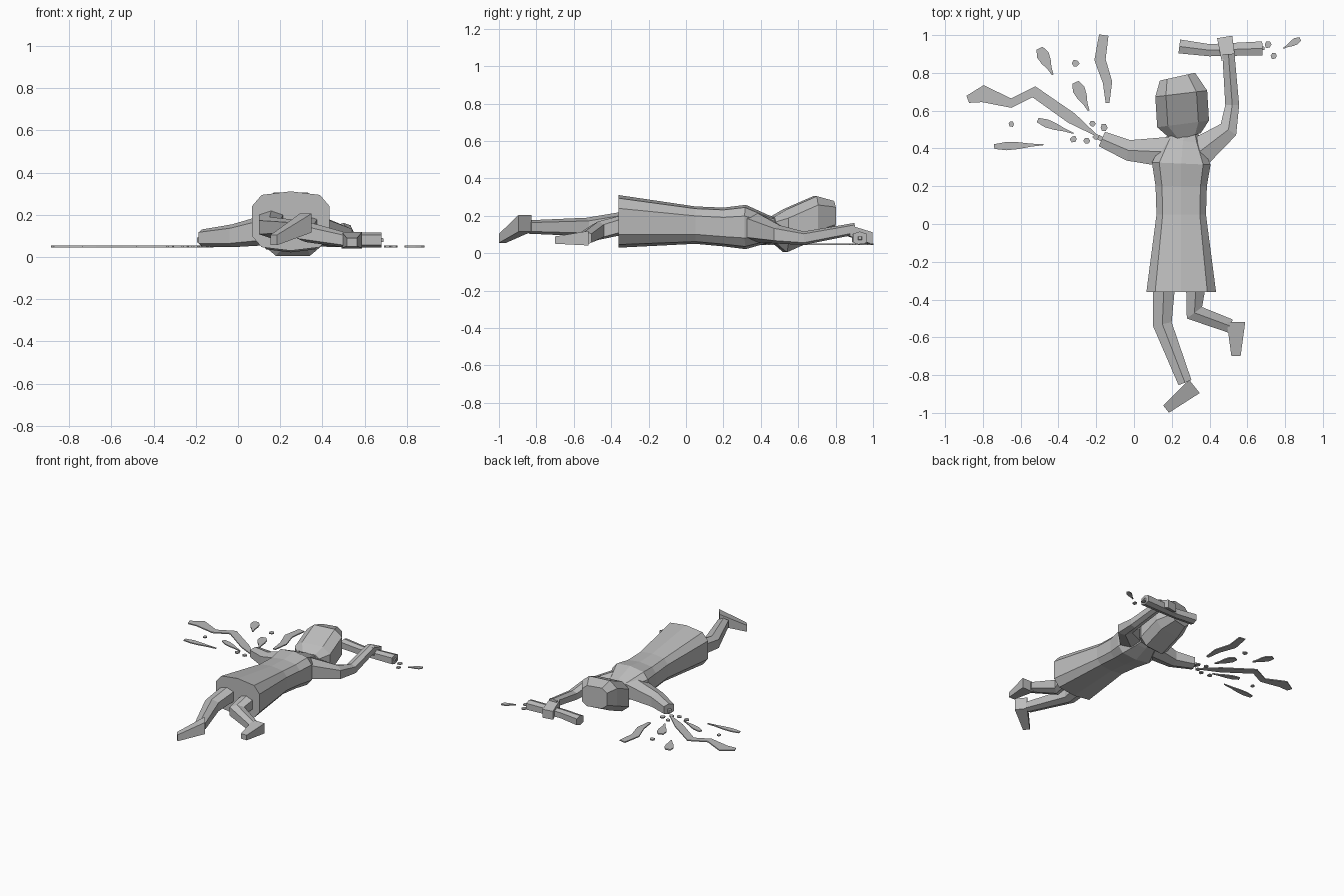
import bpy
import bmesh
import random
from math import cos, sin, pi, copysign
from mathutils import Vector

random.seed(4)
if "Cube" in bpy.data.objects:
    bpy.data.objects.remove(bpy.data.objects["Cube"], do_unlink=True)

# One plain grey for everything
grey = bpy.data.materials.new("plain grey")
grey.use_nodes = True
colour = (0.5, 0.5, 0.5, 1)
grey.diffuse_color = colour
grey.node_tree.nodes["Principled BSDF"].inputs["Base Color"].default_value = colour


def finish(name, bm):
    """Turn a bmesh into a flat shaded object."""
    bmesh.ops.recalc_face_normals(bm, faces=bm.faces)
    mesh = bpy.data.meshes.new(name)
    bm.to_mesh(mesh)
    bm.free()
    mesh.materials.append(grey)
    obj = bpy.data.objects.new(name, mesh)
    bpy.context.collection.objects.link(obj)


def boxy(value):
    """Push a sine or cosine outward so sections look squarer."""
    return copysign(abs(value) ** 0.6, value)


def sideways(points, i):
    """Level direction across a path at one of its points."""
    before, after = points[max(i - 1, 0)], points[min(i + 1, len(points) - 1)]
    return Vector((after[1] - before[1], before[0] - after[0], 0)).normalized()


def loft(name, sides, flatness, stations):
    """Skin a squarish polygon along stations of x, y, z, radius."""
    bm = bmesh.new()
    angles = [(k + 0.5) * 2 * pi / sides for k in range(sides)]
    rings = []
    for i, (x, y, z, radius) in enumerate(stations):
        across = sideways(stations, i) * radius
        up = Vector((0, 0, radius * flatness))
        rings.append([bm.verts.new(Vector((x, y, z)) + across * boxy(cos(a)) + up * boxy(sin(a)))
                      for a in angles])
    for lower, upper in zip(rings, rings[1:]):
        for k in range(sides):
            j = (k + 1) % sides
            bm.faces.new((lower[k], lower[j], upper[j], upper[k]))
    bm.faces.new(rings[0])
    bm.faces.new(rings[-1])
    finish(name, bm)


def plate(name, outline):
    """Thin flat puddle from a plan outline."""
    bm = bmesh.new()
    face = bm.faces.new([bm.verts.new((p[0], p[1], 0.045)) for p in outline])
    raised = bmesh.ops.extrude_face_region(bm, geom=[face])["geom"]
    top = [v for v in raised if isinstance(v, bmesh.types.BMVert)]
    bmesh.ops.translate(bm, verts=top, vec=(0, 0, 0.008))
    finish(name, bm)


def ribbon(name, stations):
    """Puddle following stations of x, y, half width."""
    left, right = [], []
    for i, (x, y, width) in enumerate(stations):
        across = sideways(stations, i) * width
        left.append(Vector((x, y, 0)) - across)
        right.append(Vector((x, y, 0)) + across)
    plate(name, right + left[::-1])


def teardrop(tail, head, width):
    """Puddle that swells from a narrow tail to a blunt head."""
    stations = []
    for i in range(5):
        t = i / 4
        x, y = Vector(tail).lerp(Vector(head), t)
        stations.append((x, y, width * (0.1 + t * sin(0.9 * pi * t))))
    ribbon("teardrop_puddle", stations)


def drop(x, y):
    """Small uneven puddle."""
    size = random.uniform(0.015, 0.023)
    radii = [size * random.uniform(0.8, 1.1) for corner in range(6)]
    plate("small_drop", [(x + r * cos(k * pi / 3), y + r * sin(k * pi / 3))
                         for k, r in enumerate(radii)])


# Body: robe and head, face down
loft("robe", 10, 0.74, [
    (0.25, -0.36, 0.17, 0.19), (0.25, 0.05, 0.15, 0.135), (0.25, 0.2, 0.14, 0.14),
    (0.25, 0.32, 0.14, 0.16), (0.26, 0.44, 0.13, 0.1), (0.27, 0.5, 0.13, 0.07)])
loft("head", 8, 0.83, [
    (0.28, 0.46, 0.13, 0.08), (0.26, 0.53, 0.12, 0.145),
    (0.25, 0.69, 0.19, 0.145), (0.23, 0.78, 0.2, 0.1)])

# Arms
loft("left_arm", 6, 0.9, [
    (0.33, 0.37, 0.14, 0.09), (0.5, 0.5, 0.1, 0.055),
    (0.52, 0.63, 0.08, 0.04), (0.5, 0.9, 0.13, 0.035)])
loft("left_hand", 4, 0.8, [(0.5, 0.87, 0.12, 0.045), (0.48, 0.99, 0.08, 0.05)])
loft("right_arm", 6, 0.9, [
    (0.2, 0.38, 0.14, 0.09), (-0.03, 0.39, 0.1, 0.06), (-0.17, 0.45, 0.09, 0.045)])
loft("right_wrist_bone", 4, 1, [(-0.15, 0.44, 0.08, 0.015), (-0.19, 0.46, 0.08, 0.015)])

# Legs, both bent at the knee
loft("right_leg", 6, 0.9, [
    (0.16, -0.3, 0.17, 0.065), (0.15, -0.53, 0.14, 0.055), (0.27, -0.84, 0.14, 0.04)])
loft("right_foot", 4, 1, [(0.32, -0.86, 0.16, 0.055), (0.17, -0.98, 0.08, 0.03)])
loft("left_leg", 6, 0.9, [
    (0.33, -0.3, 0.16, 0.06), (0.32, -0.47, 0.12, 0.055), (0.51, -0.54, 0.08, 0.04)])
loft("left_foot", 4, 0.8, [(0.54, -0.52, 0.08, 0.06), (0.54, -0.7, 0.07, 0.03)])

# Club held in the left hand, with a broken end
loft("held_club", 6, 0.9, [
    (0.24, 0.94, 0.08, 0.04), (0.4, 0.92, 0.08, 0.035), (0.68, 0.93, 0.08, 0.04)])
loft("club_core", 4, 1, [(0.67, 0.93, 0.08, 0.015), (0.69, 0.93, 0.08, 0.01)])

# Winding puddles
ribbon("long_puddle", [
    (-0.2, 0.47, 0.005), (-0.33, 0.56, 0.03), (-0.53, 0.7, 0.03),
    (-0.65, 0.64, 0.025), (-0.8, 0.69, 0.045), (-0.88, 0.66, 0.02)])
ribbon("upper_puddle", [
    (-0.14, 0.64, 0.01), (-0.14, 0.75, 0.025), (-0.18, 0.87, 0.03), (-0.16, 1, 0.025)])

# Teardrop puddles and small drops
for tail, head, width in [
        ((-0.43, 0.79), (-0.5, 0.93), 0.045), ((-0.24, 0.6), (-0.31, 0.75), 0.045),
        ((-0.32, 0.48), (-0.51, 0.55), 0.03), ((-0.48, 0.42), (-0.74, 0.41), 0.03),
        ((0.79, 0.93), (0.88, 0.98), 0.025)]:
    teardrop(tail, head, width)
for x, y in [(-0.65, 0.53), (-0.31, 0.85), (-0.22, 0.53), (-0.16, 0.51), (-0.32, 0.45),
             (-0.25, 0.44), (-0.2, 0.46), (0.71, 0.95), (0.74, 0.89)]:
    drop(x, y)
